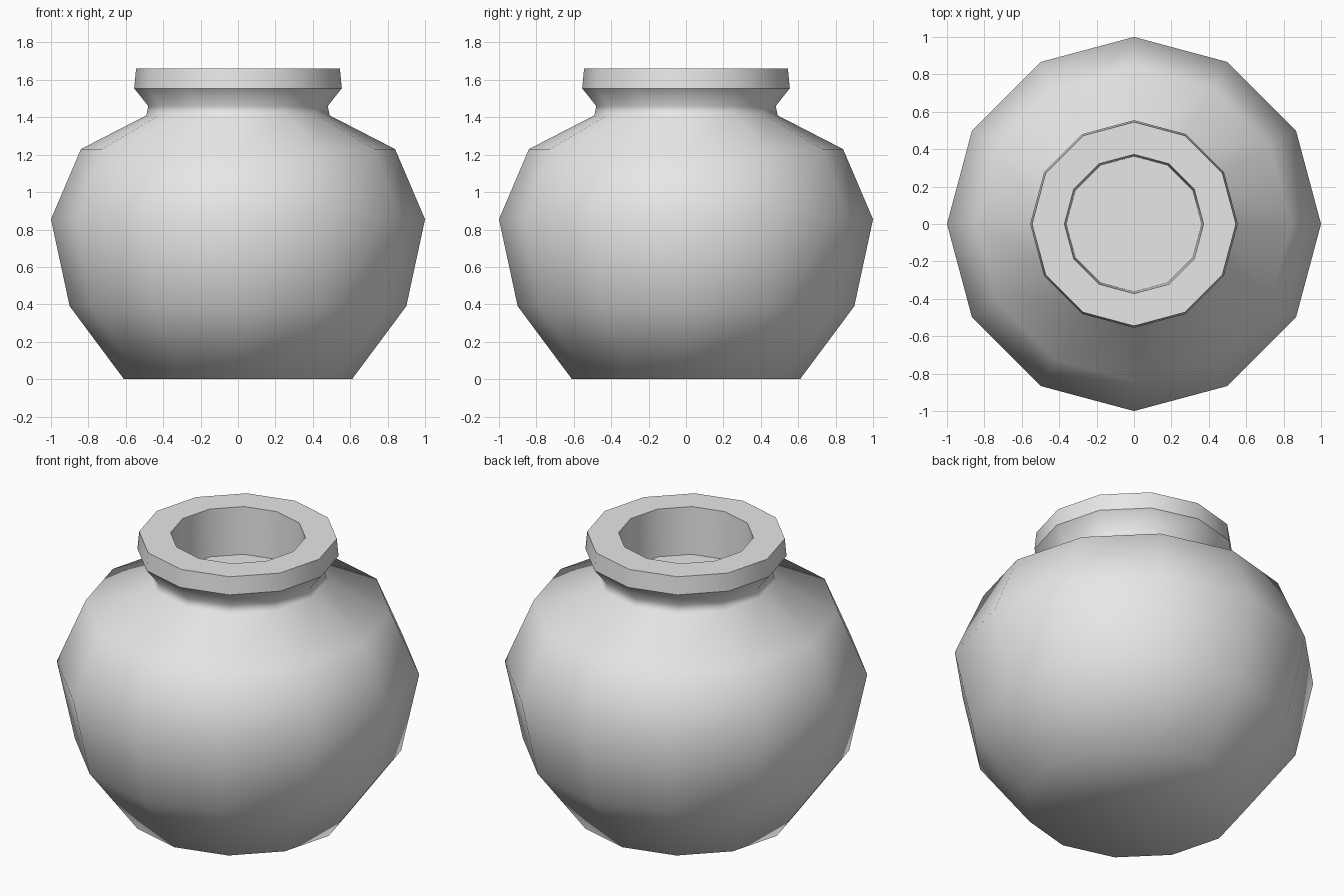
import bpy
import bmesh
import math

SIDES = 12

cube = bpy.data.objects.get("Cube")
if cube:
    bpy.data.objects.remove(cube, do_unlink=True)

clay = bpy.data.materials.new("light_grey_clay")
clay.use_nodes = True
clay.diffuse_color = (0.8, 0.8, 0.8, 1)
clay.node_tree.nodes["Principled BSDF"].inputs["Base Color"].default_value = clay.diffuse_color

# Profile from the base, up the outside, over the rim and down the mouth:
# radius, height, sharp edge loop
profile = [
    (0.61, 0.0, False),     # base
    (0.90, 0.39, False),    # lower belly
    (1.00, 0.855, False),   # widest belly
    (0.84, 1.23, False),    # shoulder
    (0.49, 1.41, False),    # neck bottom
    (0.48, 1.46, False),    # neck top
    (0.555, 1.555, True),   # rim underside
    (0.545, 1.66, True),    # rim top
    (0.372, 1.66, True),    # mouth
    (0.362, 1.375, True),   # mouth floor
]


def lathe(name, points, material):
    """Turn a profile around z and cap both ends."""
    bm = bmesh.new()
    rings = []
    for radius, height, _ in points:
        angles = [math.tau * i / SIDES for i in range(SIDES)]
        rings.append([bm.verts.new((radius * math.cos(a), radius * math.sin(a), height))
                      for a in angles])
    for low, high in zip(rings, rings[1:]):
        for i in range(SIDES):
            j = (i + 1) % SIDES
            bm.faces.new((low[i], low[j], high[j], high[i]))
    bm.faces.new(list(reversed(rings[0])))
    bm.faces.new(rings[-1])
    for face in bm.faces:
        face.smooth = True
    for ring, (_, _, sharp) in zip(rings, points):
        for i in range(SIDES):
            bm.edges.get((ring[i], ring[(i + 1) % SIDES])).smooth = not sharp
    bmesh.ops.recalc_face_normals(bm, faces=bm.faces)
    mesh = bpy.data.meshes.new(name)
    bm.to_mesh(mesh)
    bm.free()
    mesh.materials.append(material)
    obj = bpy.data.objects.new(name, mesh)
    bpy.context.collection.objects.link(obj)
    return obj


lathe("pot", profile, clay)
